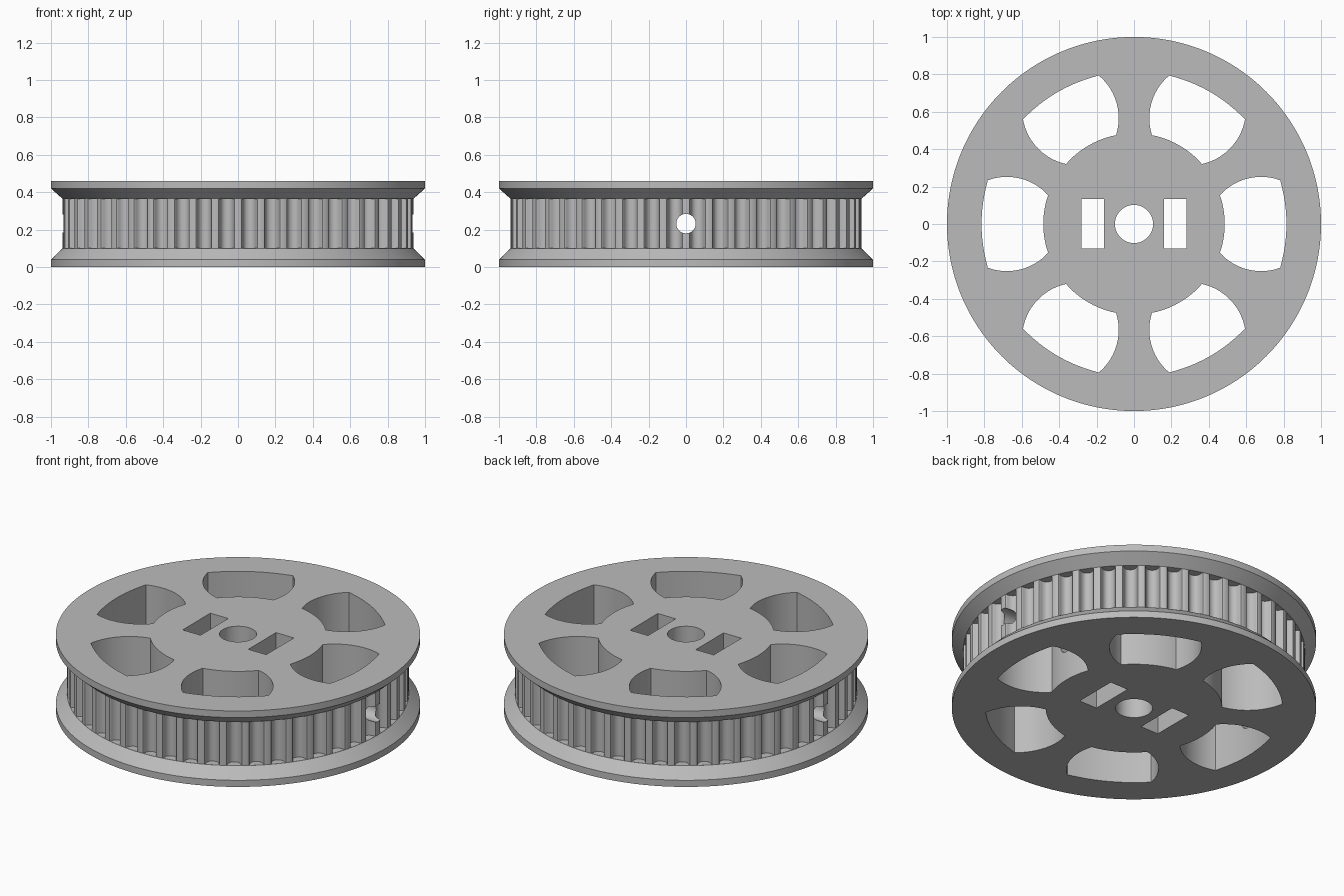
import bpy, bmesh
from math import sin, cos, pi, radians, atan2, hypot
from mathutils import Matrix

cube = bpy.data.objects.get("Cube")
if cube:
    bpy.data.objects.remove(cube, do_unlink=True)

HEIGHT = 0.46
FLANGE_R, CORE_R = 1.0, 0.938
BELT_LOW, BELT_HIGH = 0.1, 0.365
TEETH = 48

grey = bpy.data.materials.new("plain_grey")
grey.use_nodes = True
colour = (0.5, 0.5, 0.5, 1)
grey.diffuse_color = colour
grey.node_tree.nodes["Principled BSDF"].inputs["Base Color"].default_value = colour


def make_object(name, bm):
    bmesh.ops.recalc_face_normals(bm, faces=bm.faces)
    mesh = bpy.data.meshes.new(name)
    bm.to_mesh(mesh)
    bm.free()
    mesh.materials.append(grey)
    obj = bpy.data.objects.new(name, mesh)
    bpy.context.scene.collection.objects.link(obj)
    return obj


def add_prism(bm, outline, low, high, angle=0.0):
    """Extrude a closed outline upward, turned about the axle."""
    c, s = cos(angle), sin(angle)
    rings = [[bm.verts.new((x * c - y * s, x * s + y * c, z)) for x, y in outline]
             for z in (low, high)]
    bottom, top = rings
    bm.faces.new(bottom)
    bm.faces.new(top)
    n = len(outline)
    for i in range(n):
        j = (i + 1) % n
        bm.faces.new((bottom[i], bottom[j], top[j], top[i]))


def arc(radius, start, end, steps, cx=0.0, cy=0.0):
    return [(cx + radius * cos(start + (end - start) * i / steps),
             cy + radius * sin(start + (end - start) * i / steps))
            for i in range(steps + 1)]


# Spool with a bevelled flange at each end
profile = [(FLANGE_R, 0), (FLANGE_R, 0.04), (CORE_R, BELT_LOW),
           (CORE_R, BELT_HIGH), (FLANGE_R, 0.42), (FLANGE_R, HEIGHT)]
SIDES = 192
bm = bmesh.new()
rings = [[bm.verts.new((r * cos(2 * pi * i / SIDES), r * sin(2 * pi * i / SIDES), z))
          for i in range(SIDES)] for r, z in profile]
for lower, upper in zip(rings, rings[1:]):
    for i in range(SIDES):
        j = (i + 1) % SIDES
        bm.faces.new((lower[i], lower[j], upper[j], upper[i]))
bm.faces.new(rings[0])
bm.faces.new(rings[-1])
pulley = make_object("toothed_pulley", bm)

# Rounded belt grooves: (depth, half width)
half = [(-0.02, 0.047), (0, 0.047), (0.002, 0.042), (0.006, 0.039), (0.01, 0.0375),
        (0.018, 0.0358), (0.026, 0.033), (0.033, 0.029), (0.039, 0.0247),
        (0.0435, 0.019), (0.0465, 0.013), (0.0482, 0.0065)]
groove = [(CORE_R - d, w) for d, w in half]
groove = groove + [(CORE_R - 0.0487, 0)] + [(x, -y) for x, y in reversed(groove)]
bm = bmesh.new()
for i in range(TEETH):
    add_prism(bm, groove, BELT_LOW + 0.0005, BELT_HIGH - 0.0005, 2 * pi * (i + 0.5) / TEETH)
groove_cutter = make_object("groove_cutter", bm)

# Six lightening windows with bowed sides
INNER_R, OUTER_R, BOW_R = 0.485, 0.815, 0.298
bow_x, bow_y = 0.68, -0.046
inner_corner, outer_corner = (0.458, 0.155), (0.782, 0.234)
a_in, a_out = (atan2(y - bow_y, x - bow_x) for x, y in (inner_corner, outer_corner))
side = arc(BOW_R, a_out, a_in, 14, bow_x, bow_y)
rim_a = atan2(side[0][1], side[0][0])
hub_a = atan2(side[-1][1], side[-1][0])
window = (arc(OUTER_R, -rim_a, rim_a, 12)[1:-1] + side
          + arc(INNER_R, hub_a, -hub_a, 12)[1:-1]
          + [(x, -y) for x, y in reversed(side)])
bm = bmesh.new()
for i in range(6):
    add_prism(bm, window, -0.1, HEIGHT + 0.1, i * pi / 3)

# Axle bore and two rectangular slots
add_prism(bm, arc(0.102, 0, 2 * pi, 48)[:-1], -0.1, HEIGHT + 0.1)
slot = [(0.16, -0.13), (0.28, -0.13), (0.28, 0.135), (0.16, 0.135)]
for s in (1, -1):
    add_prism(bm, [(s * x, y) for x, y in slot], -0.1, HEIGHT + 0.1)
opening_cutter = make_object("opening_cutter", bm)

# Set screw hole straight across the wheel
bm = bmesh.new()
bmesh.ops.create_cone(bm, cap_ends=True, segments=32, radius1=0.052, radius2=0.052, depth=2.4,
                      matrix=Matrix.Translation((0, 0, 0.232)) @ Matrix.Rotation(radians(90), 4, 'Y'))
screw_cutter = make_object("screw_hole_cutter", bm)

# Cut everything, then discard the cutters
cutters = (groove_cutter, opening_cutter, screw_cutter)
for cutter in cutters:
    cutter.hide_render = True
    mod = pulley.modifiers.new(cutter.name, 'BOOLEAN')
    mod.operation = 'DIFFERENCE'
    mod.solver = 'EXACT'
    mod.object = cutter
bpy.context.view_layer.update()
depsgraph = bpy.context.evaluated_depsgraph_get()
result = bpy.data.meshes.new_from_object(pulley.evaluated_get(depsgraph))
pulley.modifiers.clear()
pulley.data = result
for cutter in cutters:
    bpy.data.objects.remove(cutter, do_unlink=True)

bpy.ops.object.select_all(action='DESELECT')
pulley.select_set(True)
bpy.context.view_layer.objects.active = pulley
bpy.ops.object.shade_smooth_by_angle(angle=radians(30))
